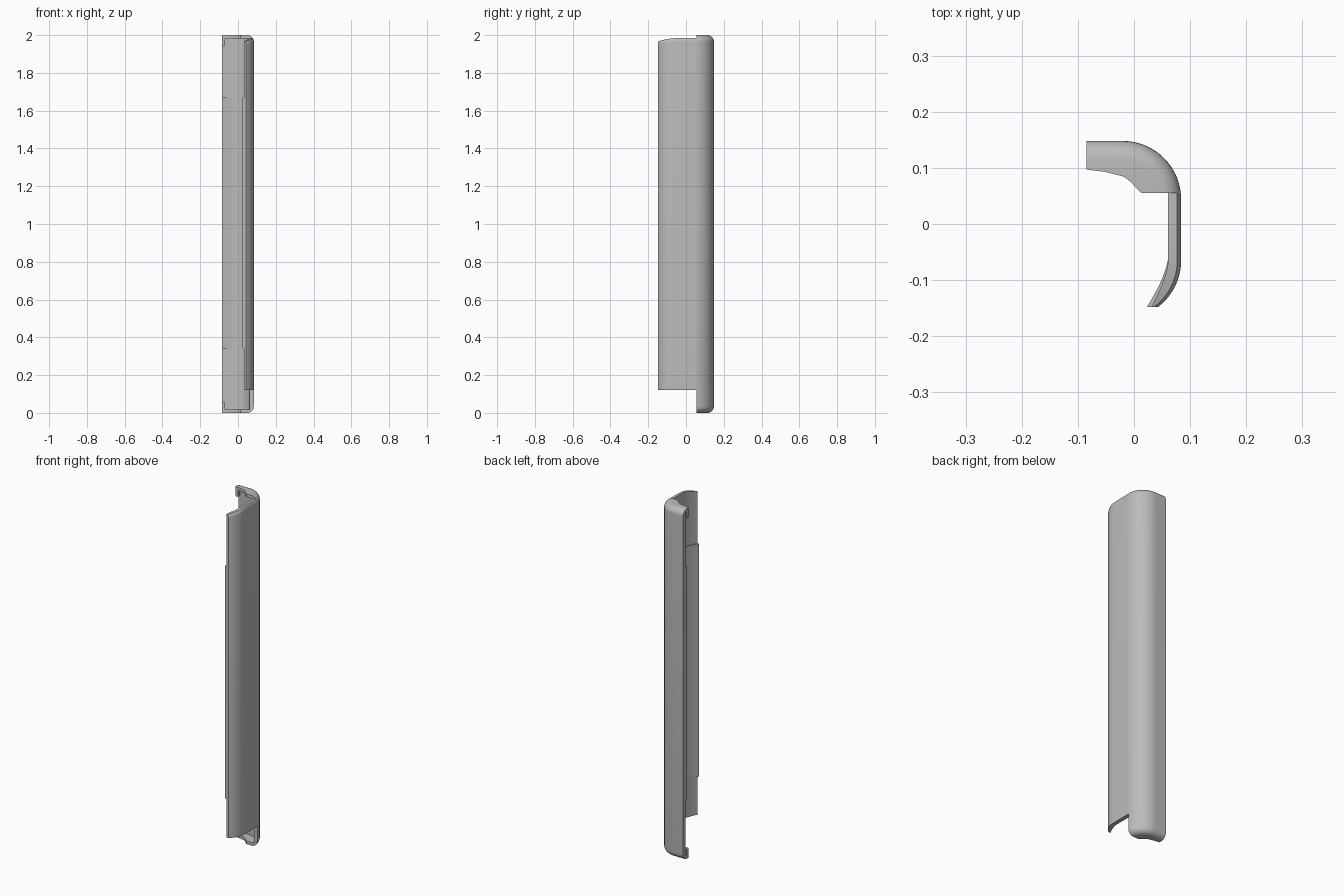
import bpy, bmesh
from math import sin, cos, pi, sqrt, radians

cube = bpy.data.objects.get("Cube")
if cube:
    bpy.data.objects.remove(cube, do_unlink=True)

gray = bpy.data.materials.new("plain gray")
gray.use_nodes = True
COLOUR = (0.5, 0.5, 0.5, 1)
gray.diffuse_color = COLOUR
gray.node_tree.nodes["Principled BSDF"].inputs["Base Color"].default_value = COLOUR

H = 2.0          # height
R = 0.104        # corner radius of the section
CX = -0.02       # centre of the corner arcs
CY = 0.044
SEAM = 0.055     # y where the capped back meets the open front
WALL = 0.0215
FILLET = 0.035
CAP = 0.018
EDGE = -0.085    # free edge of the back panel


def loft(name, loops):
    """Skin closed loops of equal length and close both ends."""
    bm = bmesh.new()
    rows = [[bm.verts.new(p) for p in loop] for loop in loops]
    n = len(rows[0])
    for a, b in zip(rows, rows[1:]):
        for j in range(n):
            k = (j + 1) % n
            bm.faces.new((a[j], a[k], b[k], b[j]))
    bm.faces.new(rows[0])
    bm.faces.new(rows[-1][::-1])
    bmesh.ops.recalc_face_normals(bm, faces=bm.faces)
    mesh = bpy.data.meshes.new(name)
    bm.to_mesh(mesh)
    bm.free()
    mesh.materials.append(gray)
    obj = bpy.data.objects.new(name, mesh)
    bpy.context.collection.objects.link(obj)
    bpy.ops.object.select_all(action='DESELECT')
    obj.select_set(True)
    bpy.context.view_layer.objects.active = obj
    bpy.ops.object.shade_smooth_by_angle(angle=radians(30))
    return obj


def prism(name, points, z0, z1):
    return loft(name, [[(x, y, z) for x, y in points] for z in (z0, z1)])


# Back shell: a C-shaped wall with rounded ends, swept around the corner
def c_section(depth):
    arc = [i * pi / 16 for i in range(9)]
    top = [(depth, H)] + [(FILLET * (1 - sin(a)), H - FILLET * (1 - cos(a))) for a in arc]
    inner = [(depth, CAP), (WALL, CAP), (WALL, H - CAP), (depth, H - CAP)]
    return top + [(d, H - z) for d, z in reversed(top)] + inner


stations = [(EDGE, CY + R, 0, 1, 0.051), (-0.052, CY + R, 0, 1, 0.055)]
last = pi / 2 - (SEAM - CY) / R
for i in range(17):
    a = last * i / 16
    depth = 0.063 + 0.008 * sin(pi * i / 16) + 0.003 * i / 16
    stations.append((CX + R * sin(a), CY + R * cos(a), sin(a), cos(a), depth))
loft("back_shell", [[(x - nx * d, max(SEAM, y - ny * d), z) for d, z in c_section(depth)]
                    for x, y, nx, ny, depth in stations])

# Front wall: open strip that curves inwards, with a softened top edge
TIP = -0.148
BEND = -0.065


def wall_loop(y):
    drop = max(0, BEND - y)
    u = drop / (BEND - TIP)
    if y > CY:
        outer = CX + sqrt(R * R - (y - CY) ** 2)
    else:
        outer = CX + sqrt(R * R - drop * drop)
    inner = 0.061 - 0.030 * u ** 1.5
    top = 1.985 - 0.018 * max(0, (-0.03 - y) / (-0.03 - TIP)) ** 2
    edge = [(outer - 0.007 * (1 - k / 4) ** 2, y, top - 0.02 * k / 4) for k in range(5)]
    return [(inner, y, top)] + edge + [(outer, y, 0.12), (inner, y, 0.12)]


levels = [SEAM, CY, 0, -0.03] + [BEND + (TIP - BEND) * i / 14 for i in range(15)]
loft("front_wall", [wall_loop(y) for y in levels])

# Thickened middle stretch along both free edges
LOW, HIGH = 0.34, 1.67
back_y = CY + R - WALL
prism("back_edge_pad", [(EDGE, back_y + 0.003), (-0.03, back_y + 0.003),
                        (-0.03, back_y - 0.004), (EDGE, back_y - 0.012)], LOW, HIGH)
pad_levels = [BEND + (TIP - BEND) * i / 10 for i in range(11)]


def pad_loop(y):
    u = (BEND - y) / (BEND - TIP)
    x = 0.061 - 0.030 * u ** 1.5
    return [(x - 0.001 - 0.007 * u, y, LOW), (x + 0.003, y, LOW),
            (x + 0.003, y, HIGH), (x - 0.001 - 0.007 * u, y, HIGH)]


loft("front_edge_pad", [pad_loop(y) for y in pad_levels])

# Small hooks turned in from each end cap
hook = [(EDGE, 0.097), (EDGE + 0.016, 0.097), (EDGE + 0.016, 0.118), (EDGE, 0.118)]
prism("top_hook", hook, H - 0.055, H - 0.005)
prism("bottom_hook", hook, 0.005, 0.055)
